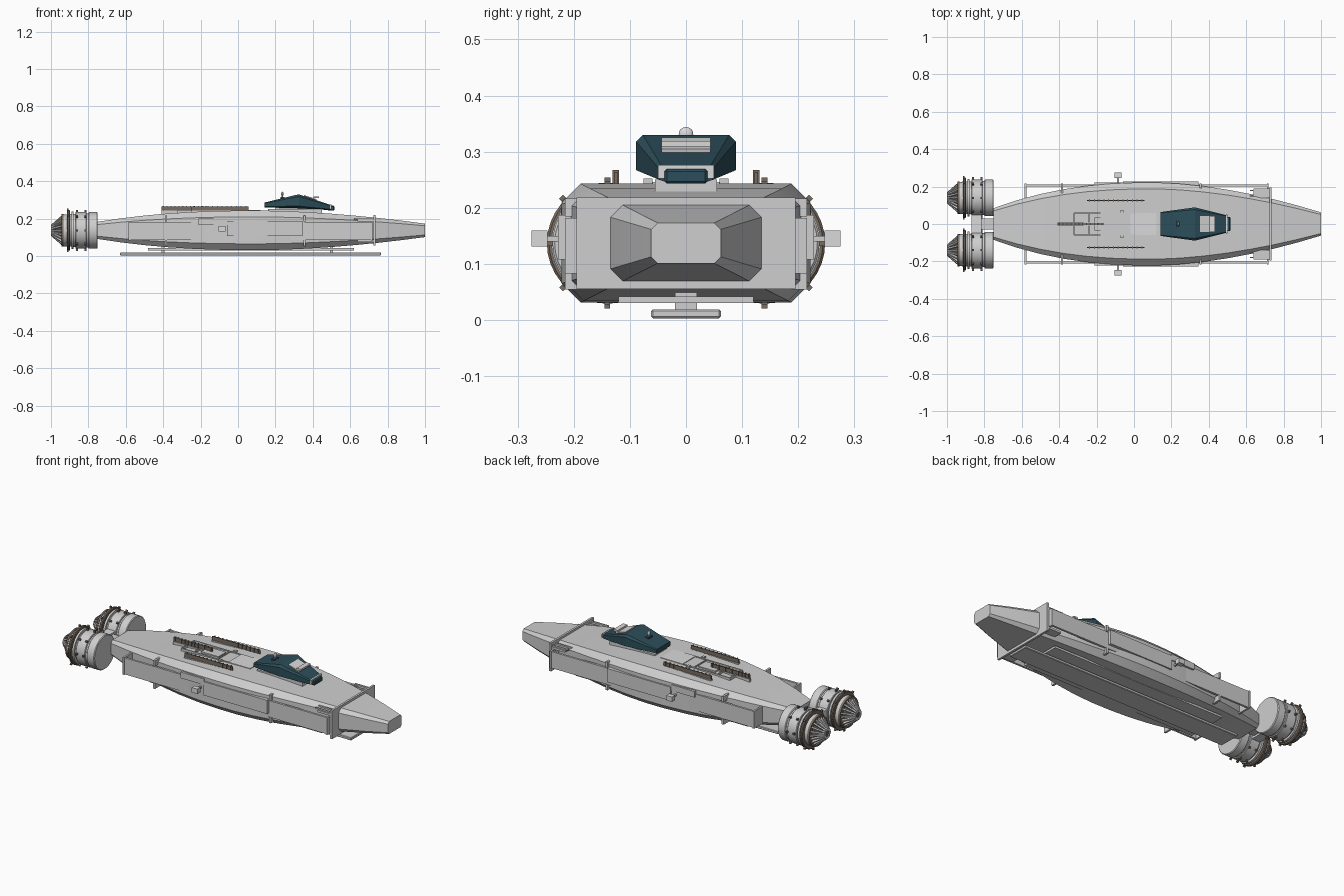
import bpy, bmesh, math
from mathutils import Matrix, Vector

cube = bpy.data.objects.get("Cube")
if cube:
    bpy.data.objects.remove(cube, do_unlink=True)


def material(name, red, green, blue):
    mat = bpy.data.materials.new(name)
    mat.use_nodes = True
    mat.diffuse_color = (red, green, blue, 1)
    shader = mat.node_tree.nodes["Principled BSDF"]
    shader.inputs["Base Color"].default_value = mat.diffuse_color
    return mat


GREY = material("hull grey", .62, .62, .62)
PALE = material("pale panel", .7, .7, .7)
TEAL = material("dark teal", .025, .075, .1)
BROWN = material("bronze brown", .19, .15, .12)
DARK = material("dark metal", .1, .1, .1)


def finish(name, bm, mat, smooth_angle=None, bevel=None):
    """Turn a bmesh into a named object with one material."""
    bmesh.ops.recalc_face_normals(bm, faces=bm.faces)
    mesh = bpy.data.meshes.new(name)
    bm.to_mesh(mesh)
    bm.free()
    mesh.materials.append(mat)
    part = bpy.data.objects.new(name, mesh)
    bpy.context.collection.objects.link(part)
    if bevel:
        part.modifiers.new("bevel", "BEVEL").width = bevel
    if smooth_angle:
        bpy.ops.object.select_all(action="DESELECT")
        part.select_set(True)
        bpy.context.view_layer.objects.active = part
        bpy.ops.object.shade_smooth_by_angle(angle=math.radians(smooth_angle))


def box(name, x, y, z, mat=GREY, pitch=0, bevel=None):
    """Box between (low, high) pairs; a single y is a half width."""
    if not isinstance(y, tuple):
        y = (-y, y)
    spans = (x, y, z)
    centre = Vector([(low + high) / 2 for low, high in spans])
    size = Matrix.Diagonal([high - low for low, high in spans] + [1])
    bm = bmesh.new()
    bmesh.ops.create_cube(bm, size=1, matrix=Matrix.Translation(centre)
                          @ Matrix.Rotation(pitch, 4, "Y") @ size)
    finish(name, bm, mat, bevel=bevel)


def pair(name, x, y, z, mat=GREY):
    """The same box on both sides of the ship."""
    inner, outer = y
    box("left_" + name, x, (inner, outer), z, mat)
    box("right_" + name, x, (-outer, -inner), z, mat)


def around(middle, half):
    return (middle - half, middle + half)


def bridge(bm, rings):
    """Skin a row of closed rings and cap both ends."""
    for ring, following in zip(rings, rings[1:]):
        for i, corner in enumerate(ring):
            bm.faces.new((ring[i - 1], corner, following[i], following[i - 1]))
    bm.faces.new(rings[0])
    bm.faces.new(rings[-1])


def loft(name, sections, mat, flare=1):
    """Chamfered boxes in a row: x, half width, bottom, top."""
    bm = bmesh.new()
    rings = []
    for x, wide, low, high in sections:
        cut = (high - low) * .16
        half = [(wide - cut * flare, low), (wide, low + cut),
                (wide, high - cut), (wide - cut, high)]
        outline = half + [(-y, z) for y, z in reversed(half)]
        rings.append([bm.verts.new((x, y, z)) for y, z in outline])
    bridge(bm, rings)
    finish(name, bm, mat, smooth_angle=12)


def drum(name, x, y, radius, end_radius, mat=GREY, bevel=None):
    """Round body lying along x."""
    rear, front = x
    bm = bmesh.new()
    place = Matrix.Translation(((rear + front) / 2, y, AXIS))
    bmesh.ops.create_cone(bm, cap_ends=True, segments=36, radius1=end_radius,
                          radius2=radius, depth=front - rear,
                          matrix=place @ Matrix.Rotation(math.pi / 2, 4, "Y"))
    finish(name, bm, mat, smooth_angle=30, bevel=bevel)


# Main hull: a spindle that tapers by a power curve from its widest station
AXIS = .137
WIDEST, NOSE, TAIL = .1, 1, -.75


def hull_section(x):
    if x > WIDEST:
        taper = ((x - WIDEST) / (NOSE - WIDEST)) ** 1.75
        wide, tall = .222 - .16 * taper, .106 - .07 * taper
    else:
        taper = ((WIDEST - x) / (WIDEST - TAIL)) ** 2.3
        wide, tall = .222 - .137 * taper, .106 - .06 * taper
    return x, wide, AXIS - tall, AXIS + tall


STATIONS = 14
loft("hull", [hull_section(TAIL + (NOSE - TAIL) * i / STATIONS)
              for i in range(STATIONS + 1)], GREY)

# Forward bulkhead with its brackets and tie rods
BULKHEAD = .73
box("bulkhead", around(BULKHEAD, .006), .195, (.055, .218))
for z in (.08, .19):
    pair("bracket", (.64, BULKHEAD), (.14, .19), around(z, .006))
for y in (.15, .18):
    pair("tie_rod", (.62, BULKHEAD), around(y, .003), around(.2, .004))

# Side armour rails with end caps and straps
RAIL = (-.58, .715)
pair("side_rail", RAIL, (.2, .212), (.085, .18))
for x in RAIL:
    pair("rail_cap", around(x, .005), (.13, .216), (.083, .182))
for x in (-.385, .355):
    for z in (.07, .2):
        pair("strap", around(x, .006), (.165, .216), around(z, .016))

# Raised side panels and sensor pods
pair("side_panel", (-.06, .345), (.2, .228), (.108, .187))
pair("side_panel_step", (-.21, -.06), (.2, .223), (.165, .2))
POD = -.085
pair("sensor_neck", around(POD, .005), (.2, .25), around(.145, .005))
pair("sensor_pod", around(POD, .018), (.247, .275), around(.145, .014), PALE)

# Belly plate and keel on two posts
box("belly_plate", (-.48, .62), .12, (.03, .042))
box("keel", (-.63, .765), .062, (.003, .019), bevel=.003)
for x in (-.4, .5):
    box("keel_post", around(x, .008), .02, (.015, .06))

# Deck: antenna racks with pegs
PEGS = 12
for y, start, end in ((.125, -.25, .055), (-.125, -.25, .055), (0, -.41, -.16)):
    box("rack_rail", (start, end), around(y, .003), (.238, .264), BROWN)
    box("rack_foot", (start, end), around(y, .008), (.22, .242))
    for i in range(PEGS):
        peg = start + (end - start) * (i + .5) / PEGS
        box("rack_peg", around(peg, .003), around(y, .006), (.24, .267), BROWN)

# Deck: pipe frame, hatch and low panels
DECK = (.225, .246)
pair("deck_pipe", (-.32, .02), (.055, .061), DECK)
for x in (-.32, -.24, -.09):
    box("cross_pipe", around(x, .003), .06, DECK)
box("deck_hatch", (-.21, -.1), .035, DECK)
box("deck_panel", (-.02, .12), .06, DECK, PALE)
pair("deck_box", around(-.065, .008), (.06, .076), (.23, .252))

# Command cabin on its pedestal
box("cabin_pedestal", (.16, .45), .055, (.22, .25))
box("cabin_mount", (.2, .4), .035, (.24, .265))
loft("cabin", [(.143, .064, .26, .286), (.325, .089, .255, .33),
               (.495, .047, .245, .273)], TEAL, flare=3)
box("cabin_nose", (.48, .515), .038, (.243, .269), TEAL, bevel=.004)
box("nose_surround", around(.497, .004), .05, (.252, .276), PALE)
box("windscreen", (.35, .42), .044, (.303, .315), PALE, pitch=.3)
box("windscreen_visor", (.405, .432), .044, (.309, .319), PALE)

# Roof mast with a small dome
MAST = .237
box("mast", around(MAST, .004), .004, (.3, .335))
box("mast_base", around(MAST, .011), .018, (.3, .315), TEAL)
dome = bmesh.new()
bmesh.ops.create_uvsphere(dome, u_segments=16, v_segments=8, radius=.013,
                          matrix=Matrix.Translation((MAST, 0, .331)) @ Matrix.Diagonal((.5, 1, 1, 1)))
finish("mast_dome", dome, PALE, smooth_angle=40)

# Twin engines: stacked drums, rings, clamps and a vaned nozzle
BLADES, CLAMPS = 20, 8
for side, y in (("left", .14), ("right", -.14)):
    engine = side + "_engine"
    drum(engine + "_core", (-.94, -.76), y, .093, .085)
    drum(engine + "_intake", (-.8, TAIL), y, .098, .098, bevel=.004)
    drum(engine + "_band", (-.87, -.81), y, .098, .098, bevel=.003)
    drum(engine + "_collar", around(-.885, .006), y, .1, .1)
    drum(engine + "_ring", around(-.905, .008), y, .108, .108, BROWN, bevel=.004)
    drum(engine + "_rear_ring", around(-.938, .006), y, .088, .086, BROWN)
    drum(engine + "_nozzle", (-.995, -.935), y, .07, .022, DARK)

    centre = Matrix.Translation((0, y, AXIS))
    vanes = bmesh.new()
    for i in range(BLADES):
        spin = centre @ Matrix.Rotation(math.tau * i / BLADES, 4, "X")
        edge = ((-.935, .05), (-.935, .086), (-1, .03), (-1, .015))
        bridge(vanes, [[vanes.verts.new(spin @ Vector((x, offset, r))) for x, r in edge]
                       for offset in (-.004, .004)])
    finish(engine + "_vanes", vanes, GREY)

    clamps = bmesh.new()
    clamp_size = Matrix.Diagonal((.01, .01, .014, 1))
    for x, radius in ((-.91, .11), (-.86, .103), (-.815, .103)):
        for i in range(CLAMPS):
            spin = centre @ Matrix.Rotation(math.tau * i / CLAMPS, 4, "X")
            bmesh.ops.create_cube(clamps, size=1, matrix=spin
                                  @ Matrix.Translation((x, 0, radius)) @ clamp_size)
    finish(engine + "_clamps", clamps, BROWN)

# Cross beam between the engines and pylon to the hull
box("engine_beam", (-.868, -.815), .06, (.105, .17), PALE)
box("engine_pylon", (-.83, -.74), .03, (.115, .16))
